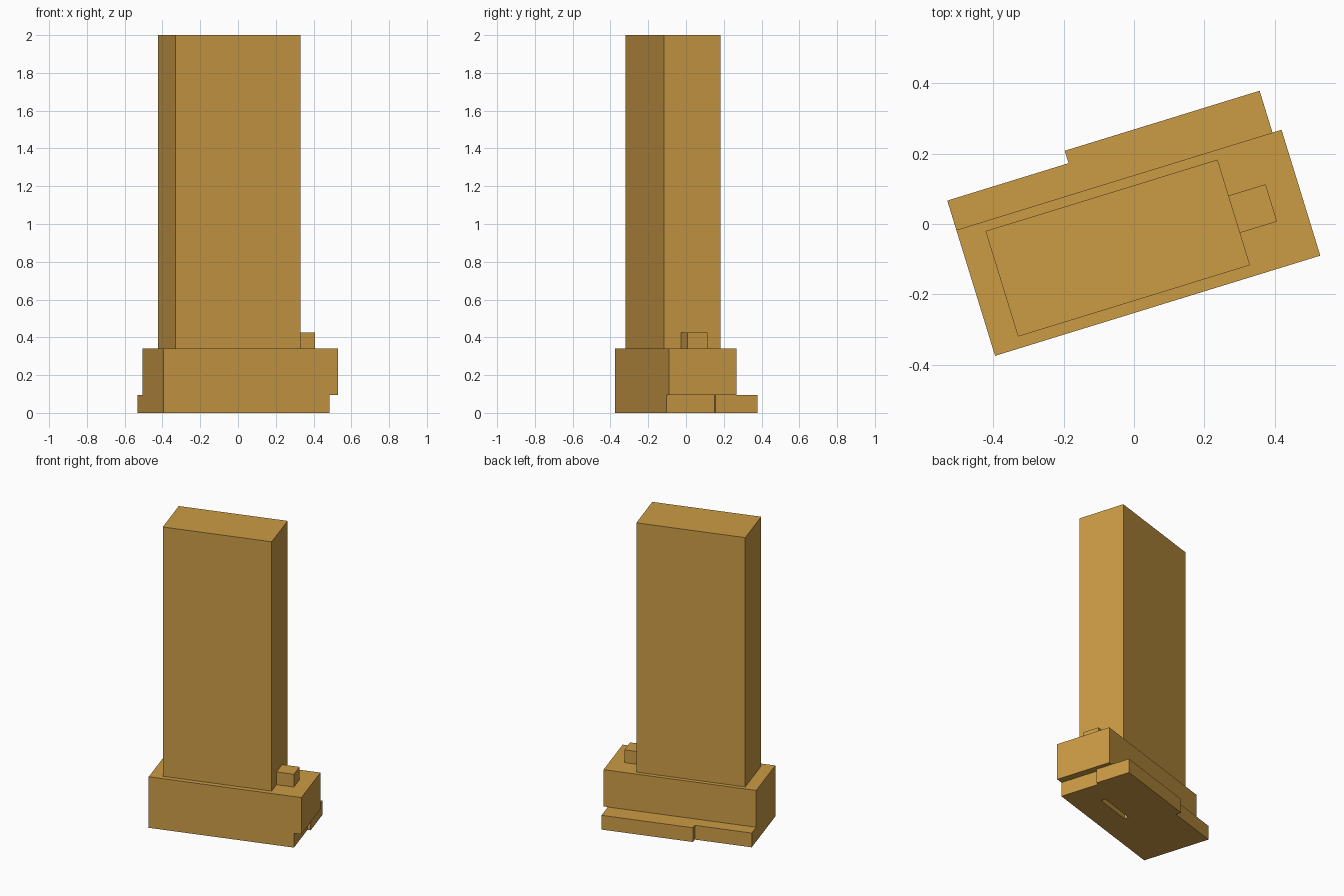
import bpy, bmesh, math
from mathutils import Matrix

if "Cube" in bpy.data.objects:
    bpy.data.objects.remove(bpy.data.objects["Cube"])

TURN = Matrix.Rotation(math.radians(17.12), 4, 'Z')  # the whole building is turned on its plot

mat = bpy.data.materials.new("ochre")
mat.diffuse_color = (0.60, 0.33, 0.06, 1)
mat.use_nodes = True
mat.node_tree.nodes["Principled BSDF"].inputs["Base Color"].default_value = mat.diffuse_color


def prism(name, outline, z0, z1):
    """Extrude a plan outline (counter-clockwise, building axes) from z0 to z1."""
    bm = bmesh.new()
    face = bm.faces.new([bm.verts.new((x, y, z0)) for x, y in outline])
    ext = bmesh.ops.extrude_face_region(bm, geom=[face])
    top = [g for g in ext["geom"] if isinstance(g, bmesh.types.BMVert)]
    bmesh.ops.translate(bm, verts=top, vec=(0, 0, z1 - z0))
    bmesh.ops.transform(bm, matrix=TURN, verts=bm.verts)
    bmesh.ops.recalc_face_normals(bm, faces=bm.faces)
    mesh = bpy.data.meshes.new(name)
    bm.to_mesh(mesh)
    bm.free()
    ob = bpy.data.objects.new(name, mesh)
    bpy.context.collection.objects.link(ob)
    mesh.materials.append(mat)
    return ob


def rect(x0, x1, y0, y1):
    return [(x0, y0), (x1, y0), (x1, y1), (x0, y1)]


# Ground floor with stepped right side and back
base = prism("ground_floor", [
    (-0.488, -0.242), (0.433, -0.242), (0.433, 0.024), (0.453, 0.024),
    (0.453, 0.257), (-0.127, 0.257), (-0.127, 0.220), (-0.488, 0.220)], 0, 0.095)

# Narrow slot in the underside
cutter = prism("slot_cutter", rect(0.0, 0.257, -0.07, -0.04), -0.05, 0.15)
cutter.hide_render = True
cutter.hide_set(True)
cut = base.modifiers.new("slot", 'BOOLEAN')
cut.operation = 'DIFFERENCE'
cut.solver = 'EXACT'
cut.object = cutter

# Podium, tower and roof box
prism("podium", rect(-0.488, 0.480, -0.242, 0.1325), 0.095, 0.34)
prism("tower", rect(-0.4095, 0.281, -0.209, 0.105), 0.34, 2.0)
prism("roof_box", rect(0.281, 0.391, -0.113, -0.002), 0.34, 0.425)
